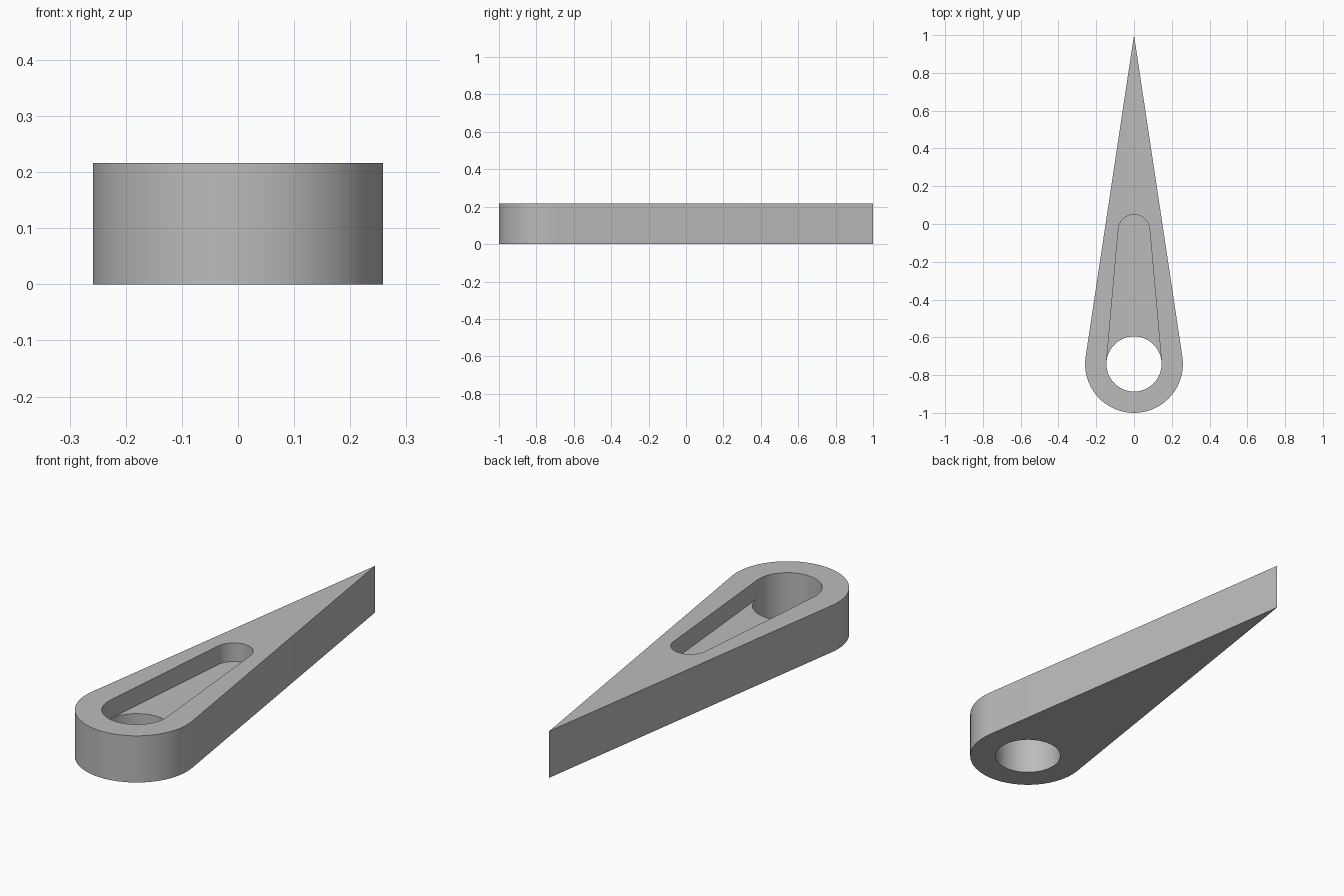
import bpy, bmesh, math

cube = bpy.data.objects.get("Cube")
if cube:
    bpy.data.objects.remove(cube, do_unlink=True)

HEIGHT, FLOOR = 0.216, 0.13
HUB_Y, TIP_Y, SLOT_Y = -0.741, 1.0, -0.033
HUB_R, HOLE_R, SLOT_R = 0.259, 0.146, 0.083


def arc(y, r, start, end, steps):
    """Points of an arc centred on x = 0, angles in radians."""
    angles = [start + (end - start) * i / steps for i in range(steps + 1)]
    return [(r * math.cos(a), y + r * math.sin(a)) for a in angles]


def ring(bm, points, z):
    return [bm.verts.new((x, y, z)) for x, y in points]


def walls(bm, low, high):
    """Bridge two matching closed rings with quads."""
    for i in range(len(low)):
        j = (i + 1) % len(low)
        bm.faces.new((low[i], low[j], high[j], high[i]))


def cap(bm, *rings):
    """Fill the flat area between an outline and its opening."""
    edges = [bm.edges.get((r[i - 1], r[i])) for r in rings for i in range(len(r))]
    bmesh.ops.triangle_fill(bm, edges=edges, use_beauty=True)


# Tangent angles of the tapering sides
body_t = math.asin(HUB_R / (TIP_Y - HUB_Y))
slot_t = math.asin((HOLE_R - SLOT_R) / (SLOT_Y - HUB_Y))

# Profiles: teardrop outline, round hole, tapered slot
outline = arc(HUB_Y, HUB_R, -math.pi - body_t, body_t, 32) + [(0, TIP_Y)]
hole_front = arc(HUB_Y, HOLE_R, -math.pi - slot_t, slot_t, 28)
hole_back = arc(HUB_Y, HOLE_R, slot_t, math.pi - slot_t, 24)[1:-1]
slot_end = arc(SLOT_Y, SLOT_R, slot_t, math.pi - slot_t, 20)

bm = bmesh.new()
outer_low, outer_high = ring(bm, outline, 0), ring(bm, outline, HEIGHT)
hole_low = ring(bm, hole_front + hole_back, 0)
front_mid = ring(bm, hole_front, FLOOR)
back_mid = ring(bm, hole_back, FLOOR)
end_mid = ring(bm, slot_end, FLOOR)
slot_high = ring(bm, hole_front + slot_end, HEIGHT)

# Outer side, through hole and recess walls
walls(bm, outer_low, outer_high)
walls(bm, hole_low, front_mid + back_mid)
walls(bm, front_mid + end_mid, slot_high)

# Recess floor, top and underside
bm.faces.new([front_mid[-1]] + end_mid + [front_mid[0]] + back_mid[::-1])
cap(bm, outer_high, slot_high)
cap(bm, outer_low, hole_low)
bmesh.ops.recalc_face_normals(bm, faces=bm.faces[:])

mesh = bpy.data.meshes.new("pointer_body")
bm.to_mesh(mesh)
bm.free()
body = bpy.data.objects.new("pointer_body", mesh)
bpy.context.collection.objects.link(body)

# Single grey material
grey = bpy.data.materials.new("plain_grey")
grey.use_nodes = True
colour = (0.5, 0.5, 0.5, 1)
grey.diffuse_color = colour
grey.node_tree.nodes["Principled BSDF"].inputs["Base Color"].default_value = colour
mesh.materials.append(grey)

# Smooth round walls, keep crisp rims
bpy.ops.object.select_all(action="DESELECT")
body.select_set(True)
bpy.context.view_layer.objects.active = body
bpy.ops.object.shade_smooth_by_angle(angle=math.radians(30))
